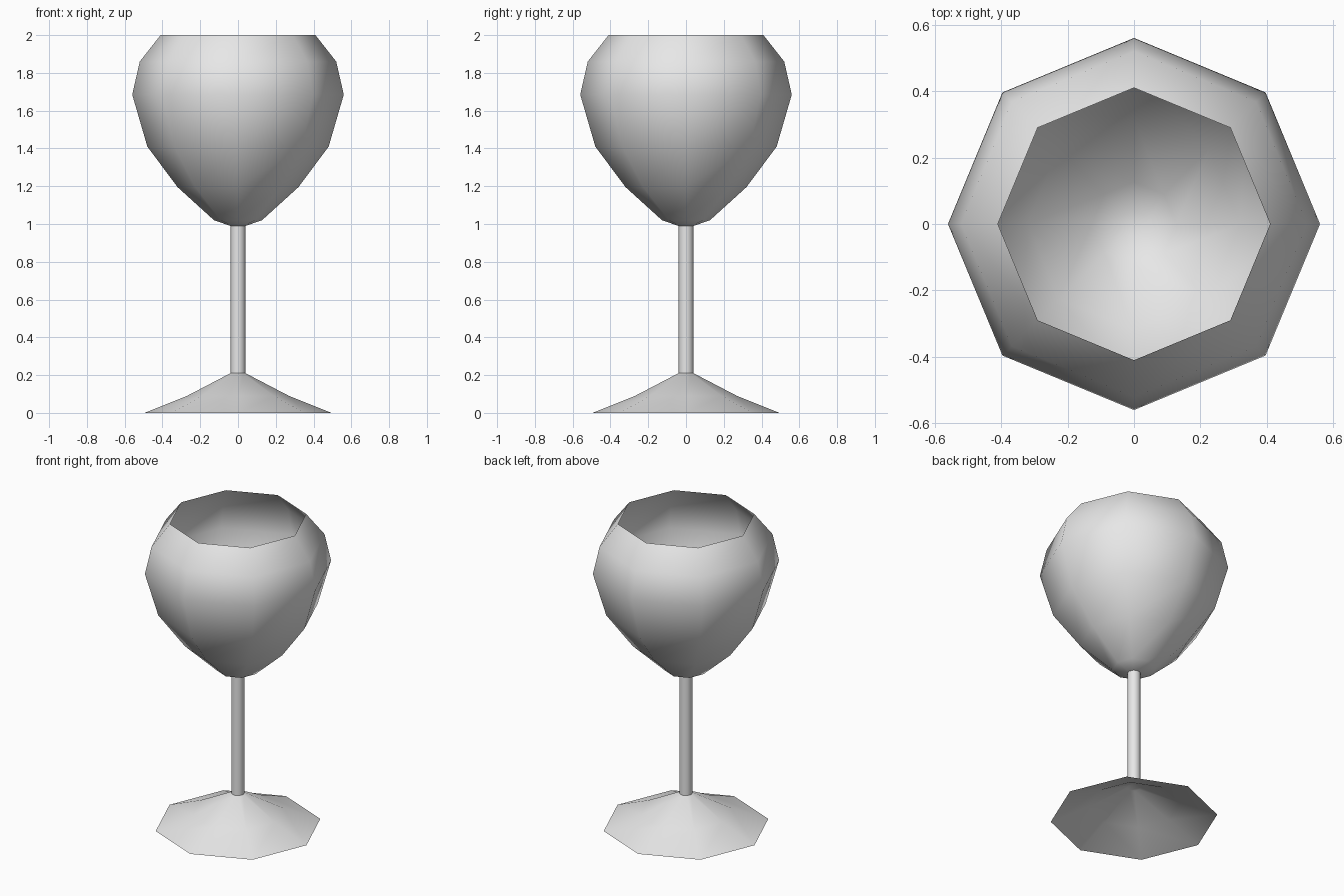
import bpy, bmesh, math

if "Cube" in bpy.data.objects:
    bpy.data.objects.remove(bpy.data.objects["Cube"])

SIDES = 8

glass = bpy.data.materials.new("pale_grey")
glass.diffuse_color = (0.8, 0.8, 0.8, 1.0)
glass.use_nodes = True
glass.node_tree.nodes["Principled BSDF"].inputs["Base Color"].default_value = glass.diffuse_color


def lathe(name, profile, cap_bottom=False, cap_top=False):
    """Revolve (radius, height) points, listed bottom to top, around z."""
    bm = bmesh.new()
    rings = []
    for r, z in profile:
        rings.append([bm.verts.new((r * math.cos(a), r * math.sin(a), z))
                      for a in (2 * math.pi * i / SIDES for i in range(SIDES))])
    for low, high in zip(rings, rings[1:]):
        for i in range(SIDES):
            j = (i + 1) % SIDES
            bm.faces.new((low[i], low[j], high[j], high[i]))
    if cap_bottom:
        bm.faces.new(rings[0][::-1])
    if cap_top:
        bm.faces.new(rings[-1])
    mesh = bpy.data.meshes.new(name)
    bm.to_mesh(mesh)
    bm.free()
    mesh.materials.append(glass)
    obj = bpy.data.objects.new(name, mesh)
    bpy.context.collection.objects.link(obj)
    bpy.ops.object.select_all(action='DESELECT')
    obj.select_set(True)
    bpy.context.view_layer.objects.active = obj
    bpy.ops.object.shade_smooth_by_angle(angle=math.radians(55))
    return obj


# Thin flared foot, hollow underneath
lathe("foot", [(0.495, 0.0), (0.27, 0.09), (0.04, 0.21)], cap_top=True)

# Slim straight stem
lathe("stem", [(0.04, 0.21), (0.04, 0.99)])

# Thin open bowl that narrows toward the rim
lathe("bowl", [(0.04, 0.99), (0.127, 1.02), (0.32, 1.195), (0.48, 1.41),
               (0.56, 1.685), (0.52, 1.86), (0.41, 2.0)], cap_bottom=True)
